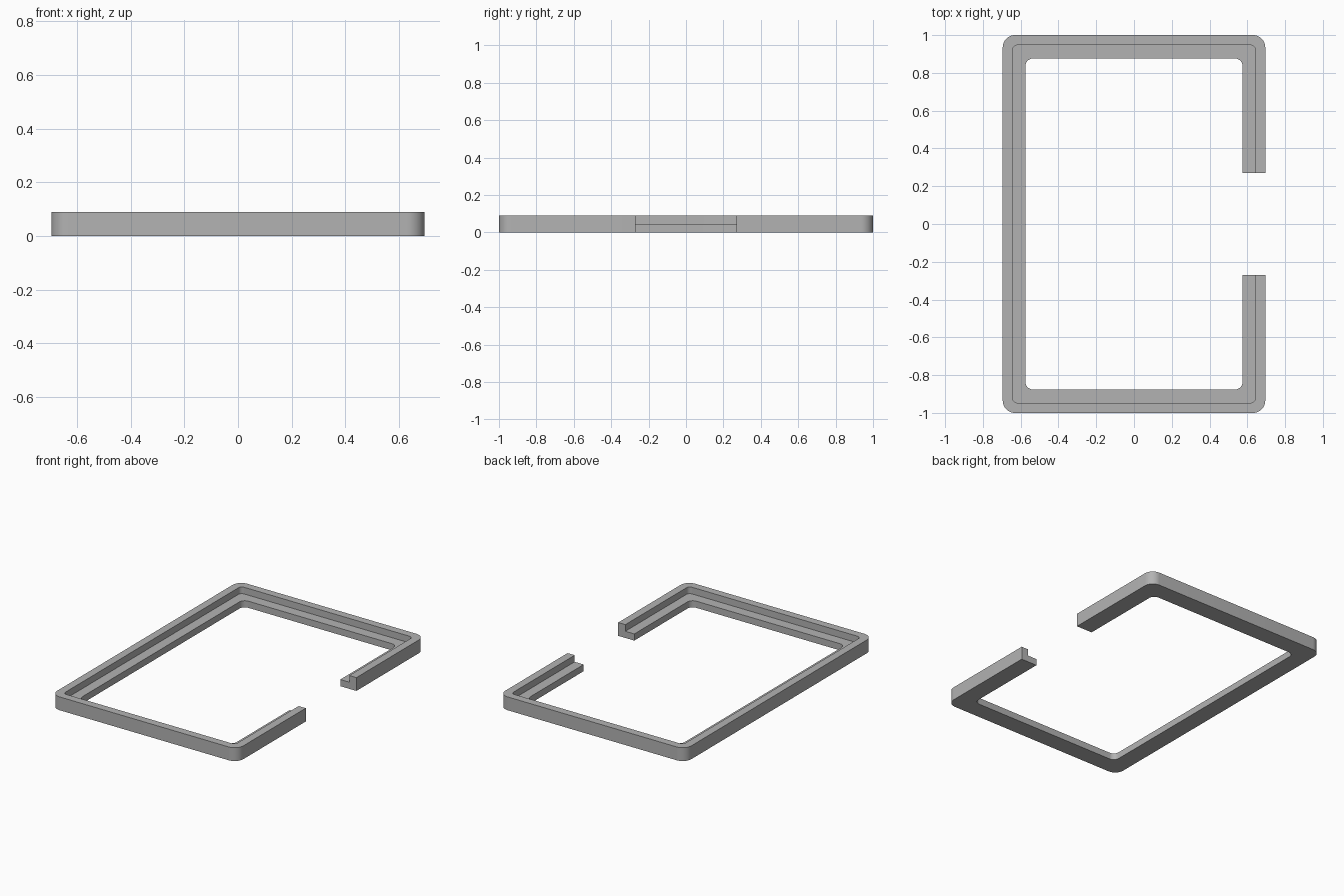
import bpy, bmesh, math

cube = bpy.data.objects.get("Cube")
if cube:
    bpy.data.objects.remove(cube, do_unlink=True)

HEIGHT, LEDGE, GAP = 0.09, 0.045, 0.27
STEPS = 12  # segments per rounded corner

grey = bpy.data.materials.new("plain grey")
grey.use_nodes = True
colour = (0.45, 0.45, 0.45, 1)
grey.diffuse_color = colour
grey.node_tree.nodes["Principled BSDF"].inputs["Base Color"].default_value = colour


def open_outline(half_x, half_y, radius):
    """Rounded rectangle that starts and ends at the gap on the +x side."""
    points = [(half_x, GAP)]
    for i, (sx, sy) in enumerate([(1, 1), (-1, 1), (-1, -1), (1, -1)]):
        cx, cy = sx * (half_x - radius), sy * (half_y - radius)
        for k in range(STEPS + 1):
            a = math.pi / 2 * (i + k / STEPS)
            points.append((cx + radius * math.cos(a), cy + radius * math.sin(a)))
    return points + [(half_x, -GAP)]


outer = open_outline(0.695, 1.0, 0.065)
step = open_outline(0.642, 0.947, 0.025)
inner = open_outline(0.575, 0.876, 0.04)

# Stepped L section swept round the frame
section = [(outer, 0), (outer, HEIGHT), (step, HEIGHT),
           (step, LEDGE), (inner, LEDGE), (inner, 0)]
bm = bmesh.new()
rails = [[bm.verts.new((x, y, z)) for x, y in line] for line, z in section]
for a, b in zip(rails, rails[1:] + rails[:1]):
    for i in range(len(outer) - 1):
        bm.faces.new((a[i], a[i + 1], b[i + 1], b[i]))

# Flat ends on either side of the gap
for end in (0, -1):
    bm.faces.new([rail[end] for rail in rails])
bmesh.ops.recalc_face_normals(bm, faces=bm.faces)

mesh = bpy.data.meshes.new("stepped_frame")
bm.to_mesh(mesh)
bm.free()
mesh.materials.append(grey)
frame = bpy.data.objects.new("stepped_frame", mesh)
bpy.context.collection.objects.link(frame)

# Smooth corners, sharp section edges
bpy.context.view_layer.objects.active = frame
frame.select_set(True)
bpy.ops.object.shade_smooth_by_angle(angle=math.radians(30))
